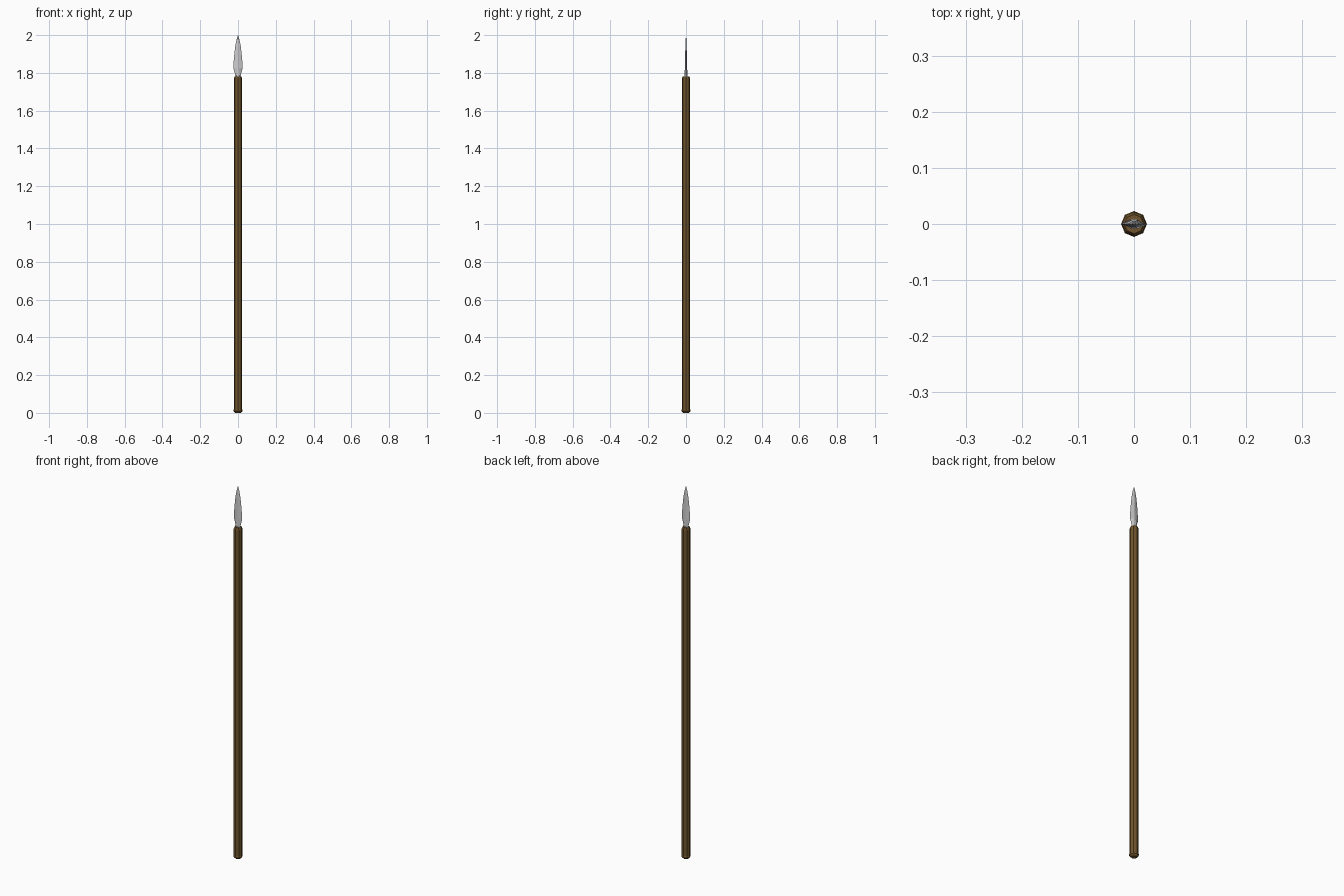
import bpy, bmesh
from math import cos, sin, pi

if "Cube" in bpy.data.objects:
    bpy.data.objects.remove(bpy.data.objects["Cube"])


def loft(name, rings, colour=None):
    """Skin a stack of equal-sized point rings and cap both ends."""
    bm = bmesh.new()
    loops = [[bm.verts.new(p) for p in ring] for ring in rings]
    n = len(loops[0])
    for a, b in zip(loops, loops[1:]):
        for i in range(n):
            j = (i + 1) % n
            bm.faces.new((a[i], a[j], b[j], b[i]))
    bm.faces.new(loops[0][::-1])
    bm.faces.new(loops[-1])
    bmesh.ops.recalc_face_normals(bm, faces=bm.faces)
    mesh = bpy.data.meshes.new(name)
    bm.to_mesh(mesh)
    bm.free()
    obj = bpy.data.objects.new(name, mesh)
    bpy.context.collection.objects.link(obj)
    if colour:
        mat = bpy.data.materials.new(name + "_colour")
        mat.diffuse_color = colour
        mat.use_nodes = True
        mat.node_tree.nodes["Principled BSDF"].inputs["Base Color"].default_value = mat.diffuse_color
        mesh.materials.append(mat)
    return obj


def octagon(r, z):
    return [(r * cos(i * pi / 4), r * sin(i * pi / 4), z) for i in range(8)]


def blade_section(w, c, t, z):
    """Flattened hexagon: sharp edges at +-w, central ridge 2c wide and 2t thick."""
    return [(w, 0, z), (c, t, z), (-c, t, z), (-w, 0, z), (-c, -t, z), (c, -t, z)]


# Octagonal wooden shaft with chamfered top and flared butt
shaft_profile = [(0.014, 0.0), (0.023, 0.009), (0.023, 0.015), (0.0215, 0.02),
                 (0.0215, 1.772), (0.017, 1.782)]
loft("shaft", [octagon(r, z) for r, z in shaft_profile], (0.16, 0.09, 0.025, 1))

# Leaf-shaped steel head, neck to tip
head_profile = [(0.013, 0.007, 0.009, 1.77), (0.015, 0.007, 0.008, 1.79),
                (0.0245, 0.005, 0.006, 1.825), (0.022, 0.003, 0.005, 1.875),
                (0.015, 0.002, 0.0035, 1.94), (0.008, 0.001, 0.002, 1.975),
                (0.0005, 0.0003, 0.0003, 2.0)]
loft("spear_head", [blade_section(*s) for s in head_profile])
